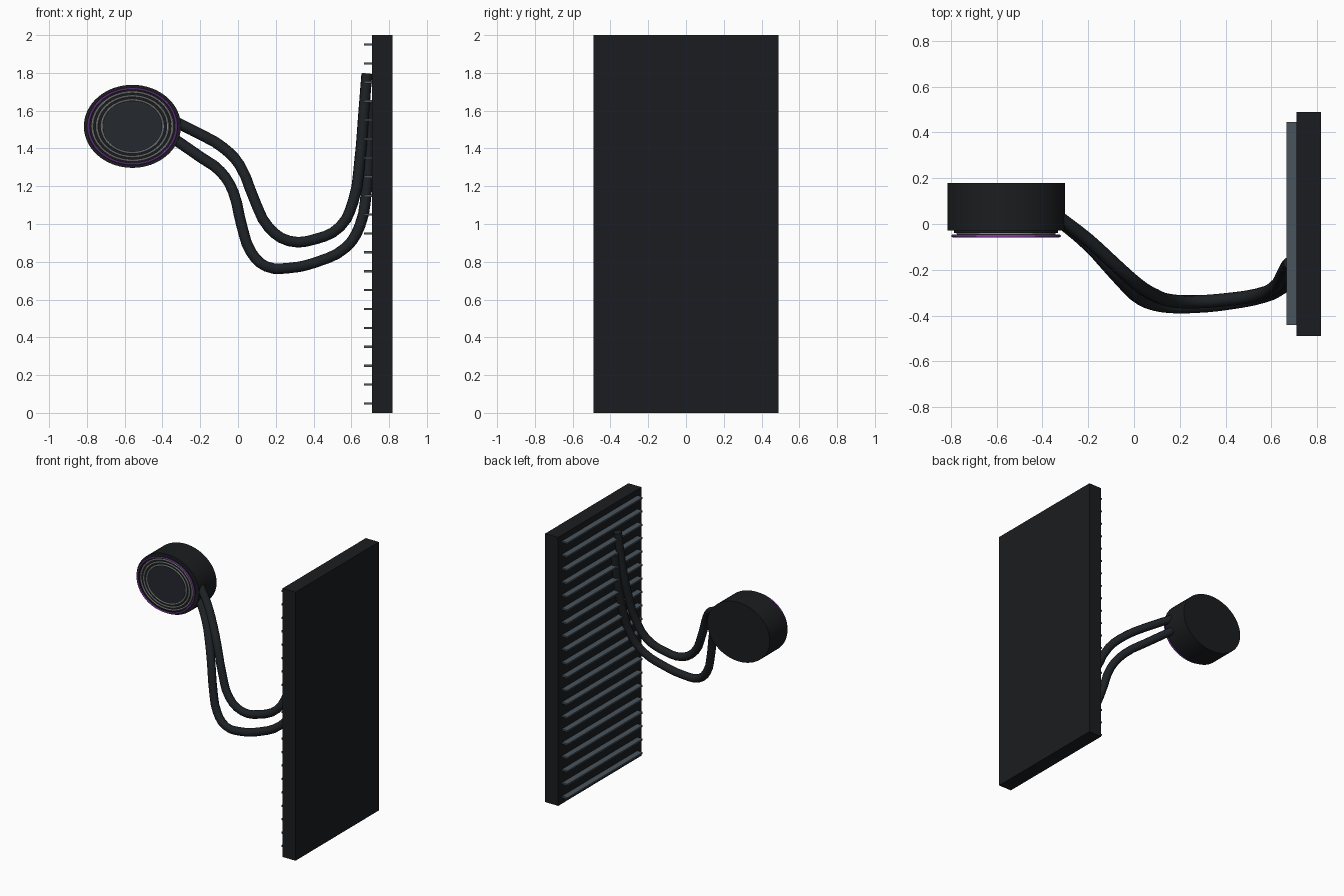
import bpy
import math

if "Cube" in bpy.data.objects:
    bpy.data.objects.remove(bpy.data.objects["Cube"])

PUMP_X, PUMP_Z = -0.559, 1.517
SQUASH = 0.855  # the pump is slightly flattened in height


def material(name, rgb):
    m = bpy.data.materials.new(name)
    m.diffuse_color = (*rgb, 1)
    m.use_nodes = True
    m.node_tree.nodes["Principled BSDF"].inputs["Base Color"].default_value = m.diffuse_color
    return m


BLACK = material("black metal", (0.011, 0.012, 0.014))
SLATE = material("slate fins", (0.07, 0.09, 0.11))
RUBBER = material("black rubber", (0.012, 0.015, 0.018))
GLASS = material("dark glass", (0.018, 0.021, 0.028))
SILVER = material("silver", (0.45, 0.47, 0.45))
PURPLE = material("purple light", (0.35, 0.08, 0.6))


def finish(name, mat, smooth=True):
    ob = bpy.context.object
    ob.name = name
    ob.data.materials.append(mat)
    bpy.ops.object.transform_apply(location=False, rotation=True, scale=True)
    if smooth:
        bpy.ops.object.shade_smooth_by_angle(angle=math.radians(40))
    return ob


def box(name, x0, x1, y0, y1, z0, z1, mat):
    bpy.ops.mesh.primitive_cube_add(
        size=1, location=((x0 + x1) / 2, (y0 + y1) / 2, (z0 + z1) / 2))
    bpy.context.object.scale = (x1 - x0, y1 - y0, z1 - z0)
    return finish(name, mat, False)


def disc(name, radius, y0, y1, mat):
    bpy.ops.mesh.primitive_cylinder_add(
        vertices=64, radius=radius, depth=y1 - y0,
        location=(PUMP_X, (y0 + y1) / 2, PUMP_Z), rotation=(math.pi / 2, 0, 0))
    bpy.context.object.scale = (1, SQUASH, 1)
    return finish(name, mat)


def ring(name, radius, minor, y, mat):
    bpy.ops.mesh.primitive_torus_add(
        major_radius=radius, minor_radius=minor, major_segments=64,
        minor_segments=8, location=(PUMP_X, y, PUMP_Z),
        rotation=(math.pi / 2, 0, 0))
    bpy.context.object.scale = (1, SQUASH, 1)
    return finish(name, mat)


def hose(name, points, radius=0.029):
    cu = bpy.data.curves.new(name, 'CURVE')
    cu.dimensions = '3D'
    cu.bevel_depth = radius
    cu.bevel_resolution = 3
    cu.resolution_u = 3
    cu.use_fill_caps = True
    sp = cu.splines.new('BEZIER')
    sp.bezier_points.add(len(points) - 1)
    for bp, co in zip(sp.bezier_points, points):
        bp.co = co
        bp.handle_left_type = bp.handle_right_type = 'AUTO'
    ob = bpy.data.objects.new(name, cu)
    bpy.context.collection.objects.link(ob)
    bpy.ops.object.select_all(action='DESELECT')
    bpy.context.view_layer.objects.active = ob
    ob.select_set(True)
    bpy.ops.object.convert(target='MESH')
    return finish(name, RUBBER)


# Radiator slab with a ladder of fins on its inner face
box("radiator", 0.71, 0.817, -0.49, 0.49, 0, 2, BLACK)
for i in range(20):
    z = 0.05 + 0.1 * i
    box(f"radiator_fin_{i + 1}", 0.666, 0.715, -0.442, 0.445,
        z - 0.006, z + 0.006, SLATE)

# Pump body, raised face plate and centre glass
disc("pump_body", 0.257, -0.028, 0.18, BLACK)
disc("pump_face_plate", 0.227, -0.04, -0.02, BLACK)
disc("pump_centre_glass", 0.156, -0.043, -0.03, GLASS)

# Decorative rings and light ring
for i, r in enumerate((0.163, 0.188, 0.212)):
    ring(f"pump_trim_ring_{i + 1}", r, 0.005, -0.041, SILVER)
ring("pump_light_ring", 0.233, 0.0065, -0.052, PURPLE)

# Two coolant hoses sagging from the pump to the radiator
hose("upper_hose", [
    (-0.33, 0.03, 1.54), (-0.20, -0.07, 1.475), (-0.08, -0.18, 1.405),
    (0.01, -0.26, 1.31), (0.09, -0.31, 1.12), (0.16, -0.335, 0.985),
    (0.27, -0.34, 0.91), (0.41, -0.33, 0.92), (0.54, -0.31, 0.985),
    (0.61, -0.28, 1.12), (0.645, -0.23, 1.34), (0.665, -0.19, 1.58),
    (0.682, -0.17, 1.795)])
hose("lower_hose", [
    (-0.33, 0.02, 1.445), (-0.20, -0.09, 1.355), (-0.09, -0.21, 1.275),
    (-0.025, -0.28, 1.17), (0.02, -0.32, 0.99), (0.07, -0.345, 0.85),
    (0.15, -0.36, 0.775), (0.27, -0.36, 0.767), (0.42, -0.345, 0.80),
    (0.57, -0.315, 0.875), (0.645, -0.28, 0.99), (0.68, -0.23, 1.18),
    (0.69, -0.18, 1.42), (0.694, -0.15, 1.65)])
